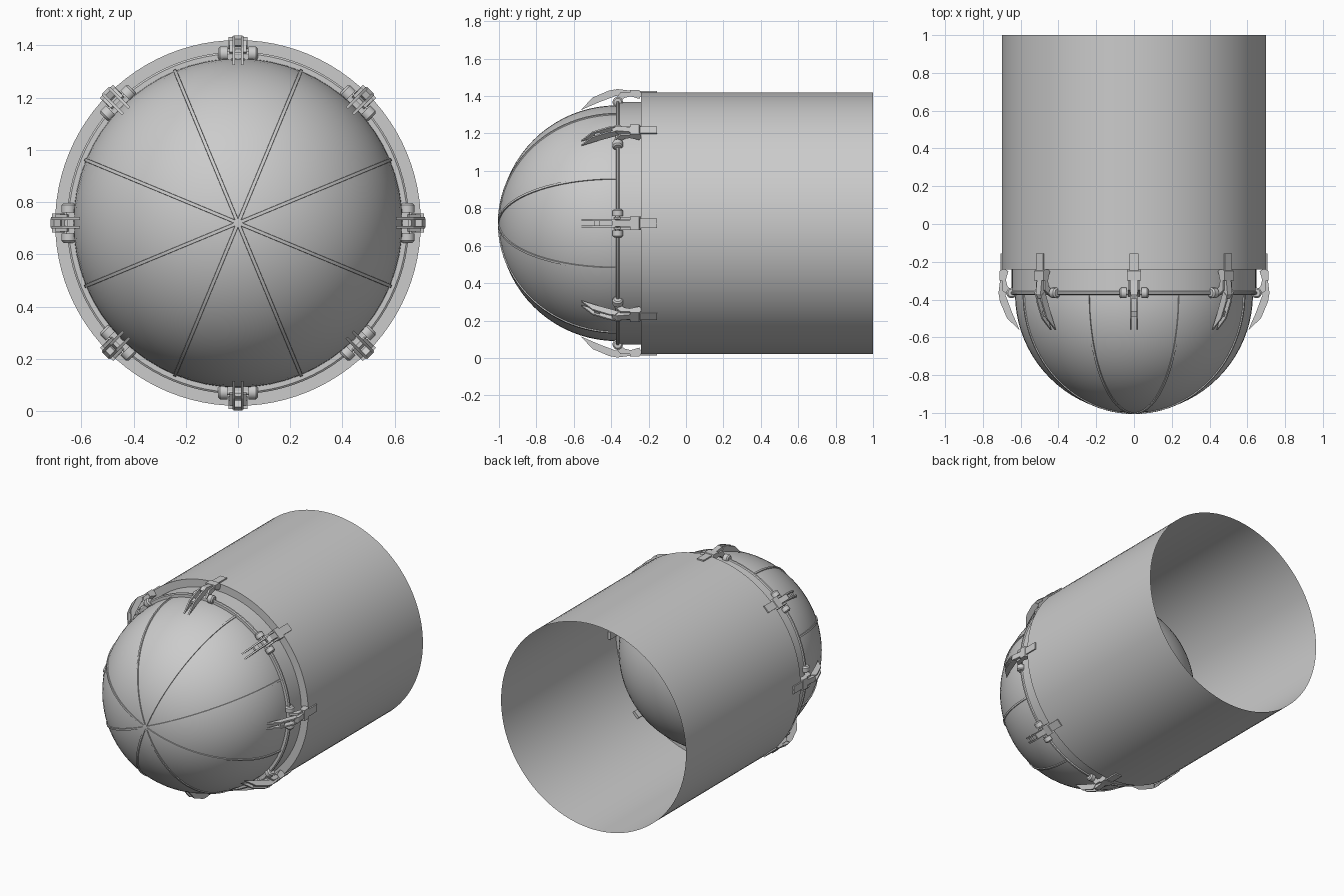
import bpy, bmesh, math
from mathutils import Matrix, Vector

cube = bpy.data.objects.get("Cube")
if cube:
    bpy.data.objects.remove(cube, do_unlink=True)

CZ = 0.72          # height of the main axis
BALL_Y = -0.37     # centre of the ball along the axis
BALL_R = 0.63

grey = bpy.data.materials.new("light_grey")
grey.use_nodes = True
grey.diffuse_color = (0.6, 0.6, 0.6, 1)
grey.node_tree.nodes["Principled BSDF"].inputs["Base Color"].default_value = (0.6, 0.6, 0.6, 1)


def finish(name, bm, smooth=True):
    bmesh.ops.recalc_face_normals(bm, faces=bm.faces)
    mesh = bpy.data.meshes.new(name)
    bm.to_mesh(mesh)
    bm.free()
    mesh.materials.append(grey)
    ob = bpy.data.objects.new(name, mesh)
    bpy.context.collection.objects.link(ob)
    ob.location.z = CZ
    if smooth:
        bpy.ops.object.select_all(action='DESELECT')
        ob.select_set(True)
        bpy.context.view_layer.objects.active = ob
        bpy.ops.object.shade_smooth_by_angle(angle=math.radians(35))
    return ob


def lathe(name, profile, steps=96):
    """Spin (y, radius) points around the y axis."""
    bm = bmesh.new()
    vs = [bm.verts.new((0, y, r)) for y, r in profile]
    es = [bm.edges.new(p) for p in zip(vs, vs[1:])]
    bmesh.ops.spin(bm, geom=vs + es, cent=(0, 0, 0), axis=(0, 1, 0),
                   angle=2 * math.pi, steps=steps, use_merge=True)
    bmesh.ops.remove_doubles(bm, verts=bm.verts, dist=1e-5)
    return finish(name, bm)


def slab(bm, profile, x0, x1):
    """Extrude a (y, z) outline from x0 to x1."""
    a = [bm.verts.new((x0, y, z)) for y, z in profile]
    b = [bm.verts.new((x1, y, z)) for y, z in profile]
    bm.faces.new(a)
    bm.faces.new(b[::-1])
    n = len(a)
    for i in range(n):
        j = (i + 1) % n
        bm.faces.new((a[i], b[i], b[j], a[j]))


def rod(bm, x0, x1, y, z, r, r2=None):
    m = Matrix.Translation(((x0 + x1) / 2, y, z)) @ Matrix.Rotation(math.pi / 2, 4, 'Y')
    bmesh.ops.create_cone(bm, cap_ends=True, segments=16, radius1=r,
                          radius2=r2 or r, depth=x1 - x0, matrix=m)


def ring_copies(ob, count, start=0.0):
    """Repeat a part around the main axis, sharing its mesh."""
    ob.rotation_euler.y = start
    for i in range(1, count):
        c = ob.copy()
        c.name = f"{ob.name}_{i + 1}"
        c.rotation_euler.y = start + i * 2 * math.pi / count
        bpy.context.collection.objects.link(c)


# Open tube with a flat front lip
lathe("tube", [(1, 0.7), (-0.24, 0.7), (-0.24, 0.645)])

# Collar and rim around the ball
lathe("collar", [(-0.24, 0.648), (-0.355, 0.648), (-0.36, 0.655),
                 (-0.37, 0.655), (-0.375, 0.648), (-0.375, 0.622)])

# Ball seated in the collar
bm = bmesh.new()
bmesh.ops.create_uvsphere(bm, u_segments=64, v_segments=40, radius=BALL_R,
                          matrix=Matrix.Translation((0, BALL_Y, 0)) @ Matrix.Rotation(math.pi / 2, 4, 'X'))
finish("ball", bm)

# Raised ribs over the front half of the ball
bm = bmesh.new()
rows = []
for i in range(25):
    a = math.pi / 2 * i / 24
    out = Vector((0, -math.cos(a), math.sin(a)))
    centre = Vector((0, BALL_Y, 0))
    rows.append([bm.verts.new(centre + out * r + Vector((x, 0, 0)))
                 for x, r in ((-0.008, 0.622), (-0.006, 0.636), (0.006, 0.636), (0.008, 0.622))])
for p, q in zip(rows, rows[1:]):
    for k in range(3):
        bm.faces.new((p[k], p[k + 1], q[k + 1], q[k]))
ring_copies(finish("rib", bm), 8, math.pi / 8)

# Clip body: mounting plate, bridge and cheeks
bm = bmesh.new()
slab(bm, [(-0.155, 0.682), (-0.155, 0.708), (-0.25, 0.708), (-0.25, 0.682)], -0.025, 0.025)
slab(bm, [(-0.235, 0.69), (-0.25, 0.712), (-0.3, 0.712), (-0.3, 0.68), (-0.25, 0.665)], -0.036, 0.036)
slab(bm, [(-0.29, 0.708), (-0.37, 0.718), (-0.395, 0.705), (-0.385, 0.68), (-0.3, 0.685)], -0.018, 0.018)
for s in (-1, 1):
    slab(bm, [(-0.29, 0.7), (-0.35, 0.7), (-0.385, 0.655), (-0.36, 0.64), (-0.33, 0.67), (-0.29, 0.68)],
         s * 0.027 - 0.006, s * 0.027 + 0.006)
ring_copies(finish("clip_body", bm, False), 8)

# Clip fork: two pointed prongs joined by a crossbar
bm = bmesh.new()
for s in (-1, 1):
    slab(bm, [(-0.36, 0.69), (-0.38, 0.715), (-0.41, 0.71), (-0.5, 0.672),
              (-0.562, 0.605), (-0.47, 0.645), (-0.39, 0.675)],
         s * 0.017 - 0.005, s * 0.017 + 0.005)
slab(bm, [(-0.46, 0.66), (-0.46, 0.675), (-0.49, 0.665), (-0.49, 0.65)], -0.015, 0.015)
ring_copies(finish("clip_fork", bm, False), 8)

# Hinge pin with a round knob at each end
bm = bmesh.new()
rod(bm, -0.045, 0.045, -0.365, 0.648, 0.011)
for s in (-1, 1):
    rod(bm, s * 0.054 - 0.014, s * 0.054 + 0.014, -0.365, 0.648, 0.028)
    rod(bm, s * 0.072 - 0.004, s * 0.072 + 0.004, -0.365, 0.648,
        0.028 if s > 0 else 0.02, 0.02 if s > 0 else 0.028)
ring_copies(finish("hinge_pin", bm), 8)
